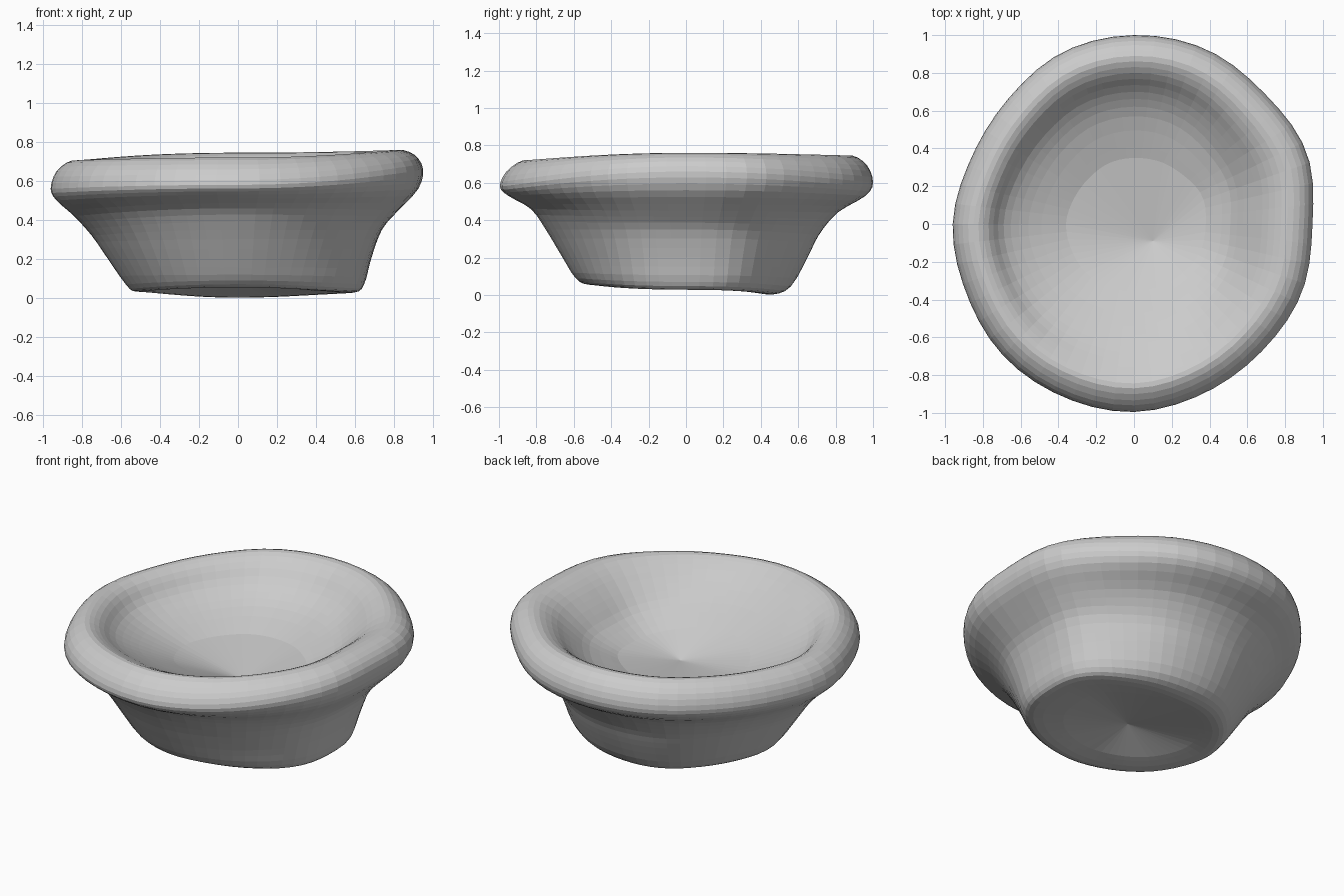
import bpy, bmesh, math

if "Cube" in bpy.data.objects:
    bpy.data.objects.remove(bpy.data.objects["Cube"])

SEG = 56   # sides around the bowl
SUB = 3    # smoothing steps between profile points

# Wall profiles (radius, height) from base, over the rolled rim, into the bowl
RIGHT = [(.40, .04), (.59, .028), (.645, .07), (.68, .20), (.735, .35), (.82, .45), (.92, .56),
         (.945, .66), (.90, .735), (.81, .76), (.71, .715), (.61, .63), (.51, .53), (.38, .455)]
BACK = [(.35, .02), (.46, .002), (.56, .045), (.65, .20), (.71, .32), (.81, .44), (.96, .53),
        (1.0, .60), (.97, .69), (.89, .745), (.80, .71), (.70, .61), (.57, .53), (.35, .455)]
LEFT = [(.40, .05), (.52, .033), (.575, .07), (.68, .22), (.75, .32), (.84, .42), (.93, .50),
        (.96, .56), (.93, .65), (.85, .705), (.77, .68), (.69, .59), (.56, .52), (.36, .45)]
FRONT = [(.40, .07), (.52, .055), (.59, .09), (.66, .20), (.75, .35), (.83, .46), (.95, .53),
         (.995, .58), (.96, .66), (.87, .72), (.79, .695), (.68, .64), (.54, .575), (.36, .50)]
PROFILES = [RIGHT, BACK, LEFT, FRONT]

# Uneven rim outline, radius every 22.5 degrees
OUTLINE = [.94, .985, .975, 1.0, 1.0, .985, .94, .93, .96, .96, .98, .985, .99, .965, .95, .955]


def catmull(p0, p1, p2, p3, t):
    return .5 * (2*p1 + (p2-p0)*t + (2*p0-5*p1+4*p2-p3)*t*t + (3*p1-p0-3*p2+p3)*t**3)


def smooth_profile(pts):
    out, n = [], len(pts)
    for i in range(n - 1):
        q = [pts[max(0, min(n-1, i+k))] for k in (-1, 0, 1, 2)]
        for s in range(SUB):
            out.append(tuple(catmull(*[p[a] for p in q], s / SUB) for a in (0, 1)))
    return out + [pts[-1]]


def outline(a):
    u = a / (2 * math.pi) * 16
    i = int(u)
    return catmull(*[OUTLINE[(i+k) % 16] for k in (-1, 0, 1, 2)], u - i)


def blend(values, a):
    # smooth mix of the two neighbouring quarter values
    u = a / (math.pi / 2)
    i = int(u) % 4
    w = math.sin((u - int(u)) * math.pi / 2) ** 2
    return values[i] * (1 - w) + values[(i+1) % 4] * w


profiles = [smooth_profile(p) for p in PROFILES]
bm = bmesh.new()
rings = []
for level in zip(*profiles):
    ring = []
    for k in range(SEG):
        a = 2 * math.pi * k / SEG
        r = blend([p[0] for p in level], a)
        z = blend([p[1] for p in level], a)
        r *= outline(a) / blend([.94, 1.0, .96, .99], a)
        ring.append(bm.verts.new((r * math.cos(a), r * math.sin(a), z)))
    rings.append(ring)

# Skin between the rings
for lo, hi in zip(rings, rings[1:]):
    for k in range(SEG):
        j = (k + 1) % SEG
        bm.faces.new((lo[k], lo[j], hi[j], hi[k]))

# Hollowed underside and bowl floor close to off-centre points
base = bm.verts.new((-.08, -.15, .14))
floor = bm.verts.new((.1, -.09, .39))
for k in range(SEG):
    j = (k + 1) % SEG
    bm.faces.new((rings[0][j], rings[0][k], base))
    bm.faces.new((rings[-1][k], rings[-1][j], floor))

bmesh.ops.recalc_face_normals(bm, faces=bm.faces)
mesh = bpy.data.meshes.new("bowl")
bm.to_mesh(mesh)
bm.free()
bowl = bpy.data.objects.new("bowl", mesh)
bpy.context.collection.objects.link(bowl)
